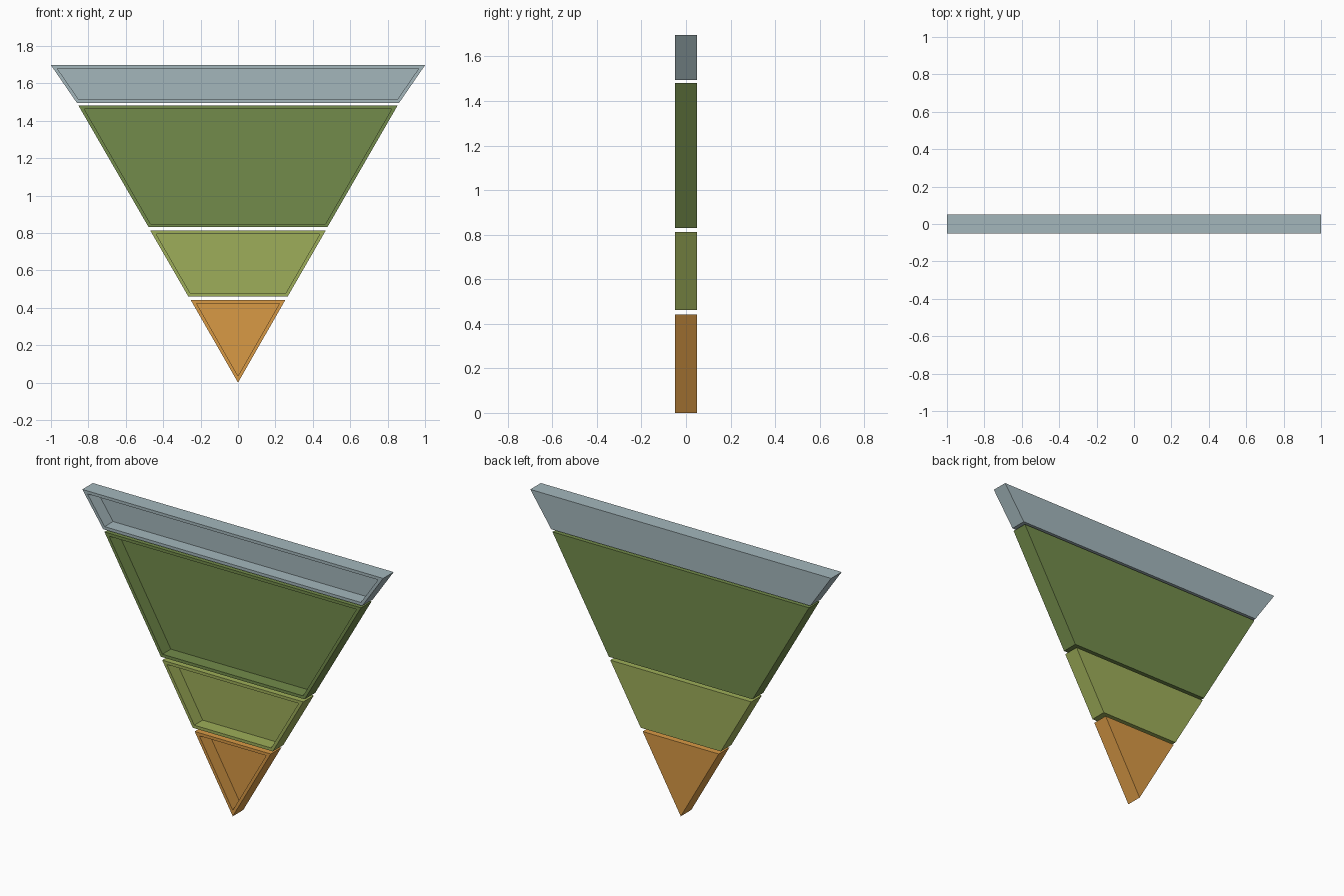
import bpy, bmesh

if "Cube" in bpy.data.objects:
    bpy.data.objects.remove(bpy.data.objects["Cube"])

DEPTH = 0.1     # overall thickness along y
RIM = 0.018     # width of the raised border
RECESS = 0.08   # depth of the sunken front panel


def tier(name, z0, w0, z1, w1, color):
    """Trapezoid (or triangle) tray: half-widths w0 at z0 and w1 at z1."""
    outline = [(-w1, z1)] + ([(-w0, z0), (w0, z0)] if w0 else [(0, z0)]) + [(w1, z1)]
    bm = bmesh.new()
    front = [bm.verts.new((x, -DEPTH / 2, z)) for x, z in outline]
    back = [bm.verts.new((x, DEPTH / 2, z)) for x, z in outline]
    face = bm.faces.new(front)
    bm.faces.new(back[::-1])
    n = len(outline)
    for i in range(n):
        j = (i + 1) % n
        bm.faces.new((front[j], front[i], back[i], back[j]))
    bm.normal_update()
    # border, then sink the panel behind it
    bmesh.ops.inset_region(bm, faces=[face], thickness=RIM, use_even_offset=True)
    panel = bmesh.ops.extrude_discrete_faces(bm, faces=[face])["faces"][0]
    bmesh.ops.translate(bm, verts=panel.verts, vec=(0, RECESS, 0))
    bmesh.ops.recalc_face_normals(bm, faces=bm.faces)
    mesh = bpy.data.meshes.new(name)
    bm.to_mesh(mesh)
    bm.free()
    mat = bpy.data.materials.new(name + "_color")
    mat.diffuse_color = (*color, 1)
    mat.use_nodes = True
    mat.node_tree.nodes["Principled BSDF"].inputs["Base Color"].default_value = mat.diffuse_color
    mesh.materials.append(mat)
    bpy.context.collection.objects.link(bpy.data.objects.new(name, mesh))


# Tiers from the bottom point to the wide top band
tier("bottom_tip", 0.0, 0.0, 0.442, 0.253, (0.69, 0.32, 0.06))
tier("lower_tier", 0.461, 0.266, 0.813, 0.469, (0.34, 0.42, 0.10))
tier("middle_tier", 0.831, 0.478, 1.481, 0.853, (0.17, 0.26, 0.07))
tier("top_band", 1.495, 0.861, 1.697, 1.0, (0.37, 0.47, 0.50))
